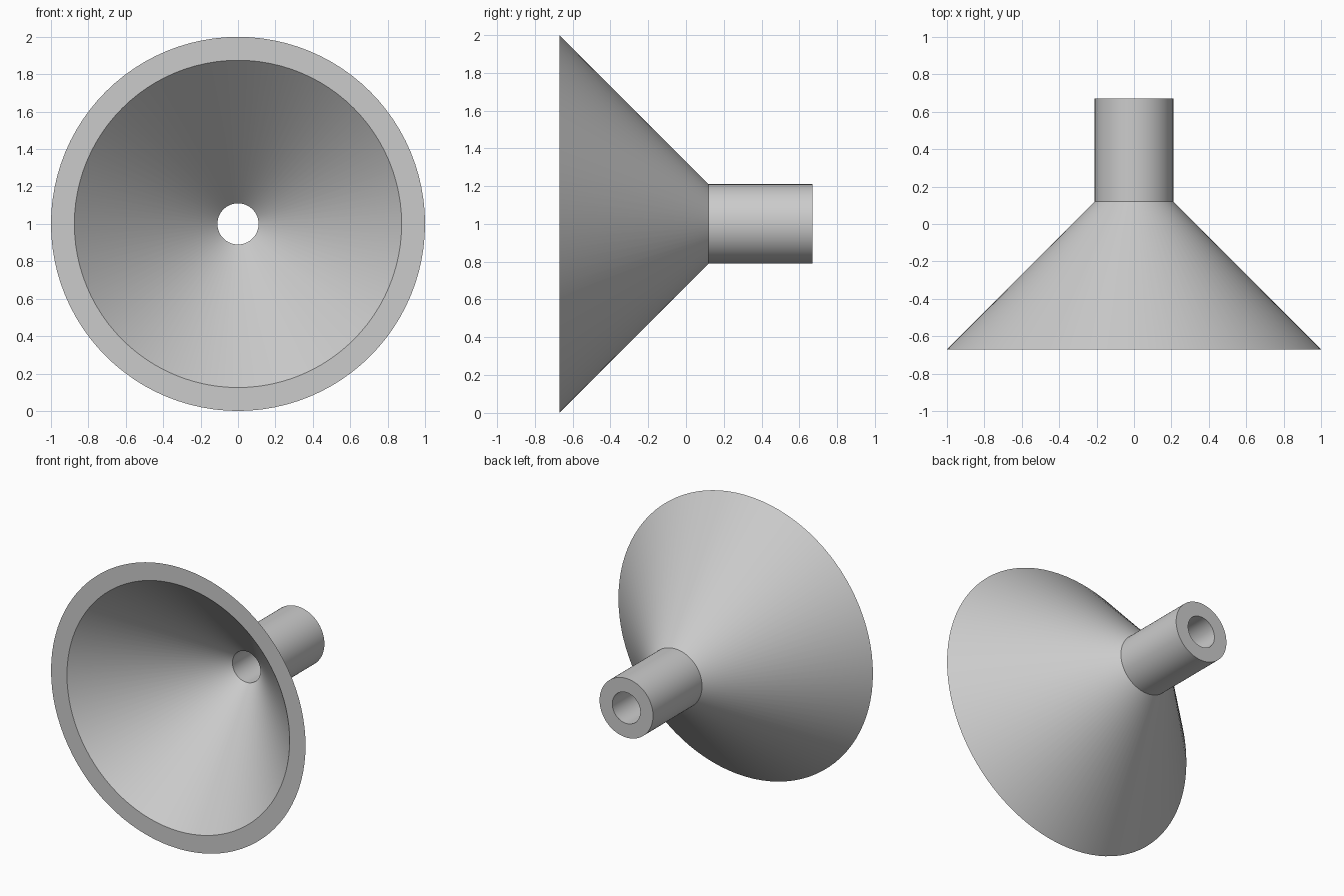
import bpy
import bmesh
from math import pi, radians
from mathutils import Matrix, Vector

cube = bpy.data.objects.get("Cube")
if cube:
    bpy.data.objects.remove(cube, do_unlink=True)

SEGMENTS = 96

# Single light grey material
grey = bpy.data.materials.new("light_grey")
grey.use_nodes = True
colour = (0.6, 0.6, 0.6, 1.0)
grey.diffuse_color = colour
grey.node_tree.nodes["Principled BSDF"].inputs["Base Color"].default_value = colour


def lathe(name, profile, centre):
    """Revolve a closed (radius, y) profile around the y axis."""
    bm = bmesh.new()
    verts = [bm.verts.new((r, y, 0)) for r, y in profile]
    edges = [bm.edges.new((v, verts[(i + 1) % len(verts)]))
             for i, v in enumerate(verts)]
    bmesh.ops.spin(bm, geom=verts + edges, cent=(0, 0, 0), axis=(0, 1, 0),
                   angle=2 * pi, steps=SEGMENTS, use_merge=True)
    bmesh.ops.remove_doubles(bm, verts=bm.verts, dist=0.0001)
    bmesh.ops.recalc_face_normals(bm, faces=bm.faces)
    bmesh.ops.transform(bm, matrix=Matrix.Translation(Vector(centre)), verts=bm.verts)
    mesh = bpy.data.meshes.new(name)
    bm.to_mesh(mesh)
    bm.free()
    mesh.materials.append(grey)
    obj = bpy.data.objects.new(name, mesh)
    bpy.context.collection.objects.link(obj)
    return obj


# Hollow funnel: wide rim at the front, conical wall, straight bored spout at the back
funnel = lathe("funnel", [
    (1.0, -0.67), (0.21, 0.12), (0.21, 0.67),      # outside
    (0.11, 0.67), (0.11, 0.095), (0.875, -0.67),   # inside
], (0, 0, 1))

# Smooth round walls with crisp rims
bpy.ops.object.select_all(action='DESELECT')
funnel.select_set(True)
bpy.context.view_layer.objects.active = funnel
bpy.ops.object.shade_smooth_by_angle(angle=radians(30))
